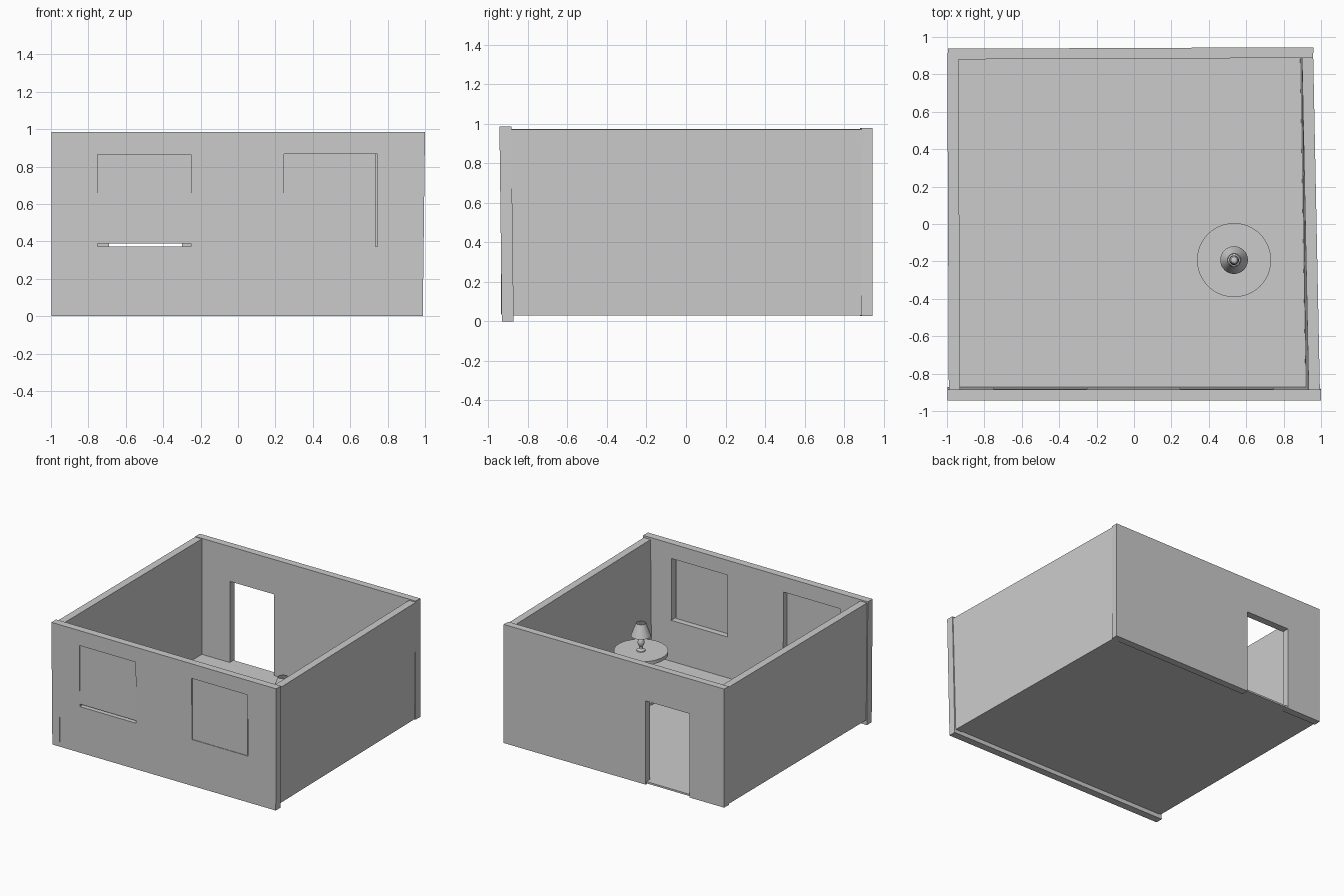
import bpy, bmesh, math
from mathutils import Vector

if "Cube" in bpy.data.objects:
    bpy.data.objects.remove(bpy.data.objects["Cube"])


def block(name, low, high, z0, z1):
    """Slightly skewed slab: plan quads at the bottom and top heights."""
    bm = bmesh.new()
    a = [bm.verts.new((x, y, z0)) for x, y in low]
    b = [bm.verts.new((x, y, z1)) for x, y in high]
    bm.faces.new(a[::-1])
    bm.faces.new(b)
    for i in range(4):
        j = (i + 1) % 4
        bm.faces.new((a[i], a[j], b[j], b[i]))
    bmesh.ops.recalc_face_normals(bm, faces=bm.faces)
    me = bpy.data.meshes.new(name)
    bm.to_mesh(me)
    bm.free()
    ob = bpy.data.objects.new(name, me)
    bpy.context.collection.objects.link(ob)
    return ob


def box(name, x0, x1, y0, y1, z0, z1):
    q = [(x0, y0), (x1, y0), (x1, y1), (x0, y1)]
    return block(name, q, q, z0, z1)


def cut(ob, *dims):
    """Cut a rectangular opening through a wall."""
    tool = box("opening_cutter", *dims)
    m = ob.modifiers.new("opening", 'BOOLEAN')
    m.operation, m.solver, m.object = 'DIFFERENCE', 'EXACT', tool
    bpy.context.view_layer.objects.active = ob
    bpy.ops.object.modifier_apply(modifier=m.name)
    bpy.data.objects.remove(tool)


def lathe(name, profile, centre, n=32):
    """Revolve a (radius, height) profile about a vertical axis."""
    bm = bmesh.new()
    vs = [bm.verts.new((r, 0, z)) for r, z in profile]
    es = [bm.edges.new(p) for p in zip(vs, vs[1:])]
    bmesh.ops.spin(bm, geom=vs + es, cent=(0, 0, 0), axis=(0, 0, 1),
                   angle=math.tau, steps=n)
    bmesh.ops.remove_doubles(bm, verts=bm.verts, dist=1e-5)
    bmesh.ops.recalc_face_normals(bm, faces=bm.faces)
    me = bpy.data.meshes.new(name)
    bm.to_mesh(me)
    bm.free()
    ob = bpy.data.objects.new(name, me)
    ob.location = Vector(centre)
    bpy.context.collection.objects.link(ob)
    bpy.ops.object.select_all(action='DESELECT')
    ob.select_set(True)
    bpy.context.view_layer.objects.active = ob
    bpy.ops.object.shade_smooth_by_angle(angle=math.radians(35))
    return ob


# Floor
box("floor", -0.97, 0.94, -0.90, 0.93, 0.034, 0.048)

# Front wall leans a little, with two window openings
front = block("front_wall",
              [(-0.998, -0.932), (0.988, -0.932), (0.988, -0.872), (-0.998, -0.872)],
              [(-0.998, -0.944), (1.0, -0.944), (1.0, -0.884), (-0.998, -0.884)],
              0.0, 0.986)
cut(front, -0.75, -0.25, -1.1, -0.7, 0.372, 0.865)
cut(front, 0.247, 0.745, -1.1, -0.7, 0.374, 0.868)

# Window panes, fitted with small gaps
box("left_pane", -0.752, -0.248, -0.932, -0.924, 0.39, 0.868)
box("right_pane", 0.244, 0.735, -0.932, -0.924, 0.372, 0.87)

# Side walls
block("left_wall",
      [(-0.99, -0.935), (-0.93, -0.935), (-0.938, 0.89), (-0.998, 0.89)],
      [(-0.99, -0.935), (-0.93, -0.935), (-0.938, 0.89), (-0.998, 0.89)],
      0.038, 0.975)
block("right_wall",
      [(0.978, -0.90), (0.918, -0.90), (0.888, 0.90), (0.948, 0.90)],
      [(0.994, -0.90), (0.934, -0.90), (0.898, 0.90), (0.958, 0.90)],
      0.029, 0.97)

# Back wall with a doorway
back_plan = [(-0.997, 0.88), (0.957, 0.888), (0.96, 0.945), (-0.995, 0.937)]
back = block("back_wall", back_plan, back_plan, 0.027, 0.98)
cut(back, -0.69, -0.30, 0.7, 1.1, -0.1, 0.70)

# Round pedestal table
C = (0.535, -0.193, 0)
lathe("table_top", [(0, 0.422), (0.198, 0.422), (0.198, 0.45), (0, 0.45)], C, 48)
lathe("table_pedestal", [(0, 0.048), (0.11, 0.048), (0.11, 0.062), (0.03, 0.085),
                         (0.022, 0.13), (0.022, 0.39), (0.05, 0.422), (0, 0.422)], C)

# Table lamp: turned body, bulb and open shade
lathe("lamp_body", [(0, 0.45), (0.034, 0.45), (0.032, 0.457), (0.014, 0.468),
                    (0.012, 0.482), (0.022, 0.498), (0.026, 0.518), (0.02, 0.54),
                    (0.01, 0.555), (0.01, 0.59), (0, 0.59)], C)
lathe("lamp_bulb", [(0, 0.588), (0.011, 0.59), (0.022, 0.615), (0.024, 0.632),
                    (0.017, 0.65), (0, 0.657)], C)
lathe("lamp_shade", [(0.074, 0.57), (0.036, 0.672), (0.033, 0.672),
                     (0.071, 0.57), (0.074, 0.57)], C)
